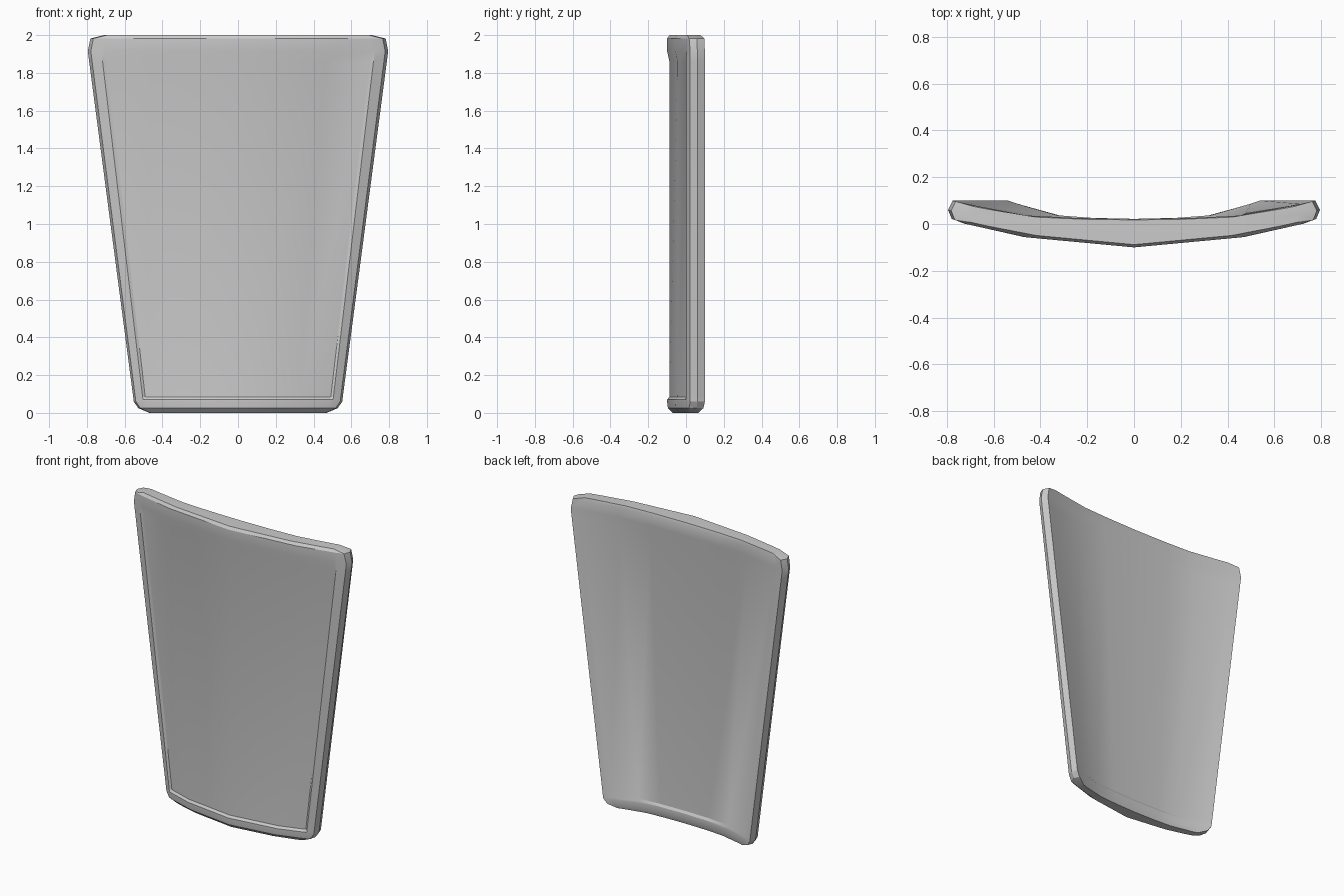
import bpy, bmesh, math

if "Cube" in bpy.data.objects:
    bpy.data.objects.remove(bpy.data.objects["Cube"])

# Half-section curves: fraction of half width -> depth
FRONT = [(0, -.1), (.59, -.056), (.885, -.003), (.91, .001), (.98, .022), (1, .06)]
BACK = [(0, .022), (.32, .026), (.59, .037), (.9, .086), (.975, .1), (1, .06)]


def lerp_curve(curve, u):
    for (a, ya), (b, yb) in zip(curve, curve[1:]):
        if u <= b:
            return ya + (yb - ya) * (u - a) / (b - a)
    return curve[-1][1]


# Rows: z, half width, width squeeze, depth inset, front recess, back recess
ROWS = [
    (0.0, .545, .86, .03, 0, 0),
    (.025, .547, .965, .004, 0, 0),
    (.06, .552, 1, 0, 0, 0),
    (.07, .553, 1, 0, 0, 0),
    (.085, .555, 1, 0, .012, .009),
    (1.86, .788, 1, 0, .012, .009),
    (1.915, .795, 1, 0, 0, 0),
    (1.982, .796, .982, 0, 0, 0),
    (2.0, .796, .89, .012, 0, 0),
]


def section(z, hw, squeeze, inset, rf, rb):
    # half ring from front centre round the edge to back centre
    half = []
    for u, _ in FRONT[:-1]:
        y = lerp_curve(FRONT, u * squeeze) + inset
        half.append((u * squeeze * hw, y + (rf if u < .9 else 0), z))
    half.append((squeeze * hw, (lerp_curve(FRONT, squeeze) + lerp_curve(BACK, squeeze)) / 2, z))
    for u, _ in reversed(BACK[:-1]):
        y = lerp_curve(BACK, u * squeeze) - inset * .4
        half.append((u * squeeze * hw, y - (rb if u < .8 else 0), z))
    return half + [(-x, y, z) for x, y, z in reversed(half[1:-1])]


# Curved tapered panel, lofted from bottom to top
bm = bmesh.new()
rings = [[bm.verts.new(p) for p in section(*r)] for r in ROWS]
n = len(rings[0])
for lo, hi in zip(rings, rings[1:]):
    for i in range(n):
        j = (i + 1) % n
        bm.faces.new((lo[i], lo[j], hi[j], hi[i]))
bm.faces.new(rings[0][::-1])
bm.faces.new(rings[-1])
bmesh.ops.recalc_face_normals(bm, faces=bm.faces)
mesh = bpy.data.meshes.new("curved_panel")
bm.to_mesh(mesh)
bm.free()
panel = bpy.data.objects.new("curved_panel", mesh)
bpy.context.collection.objects.link(panel)

bpy.context.view_layer.objects.active = panel
panel.select_set(True)
bpy.ops.object.shade_smooth_by_angle(angle=math.radians(25))
